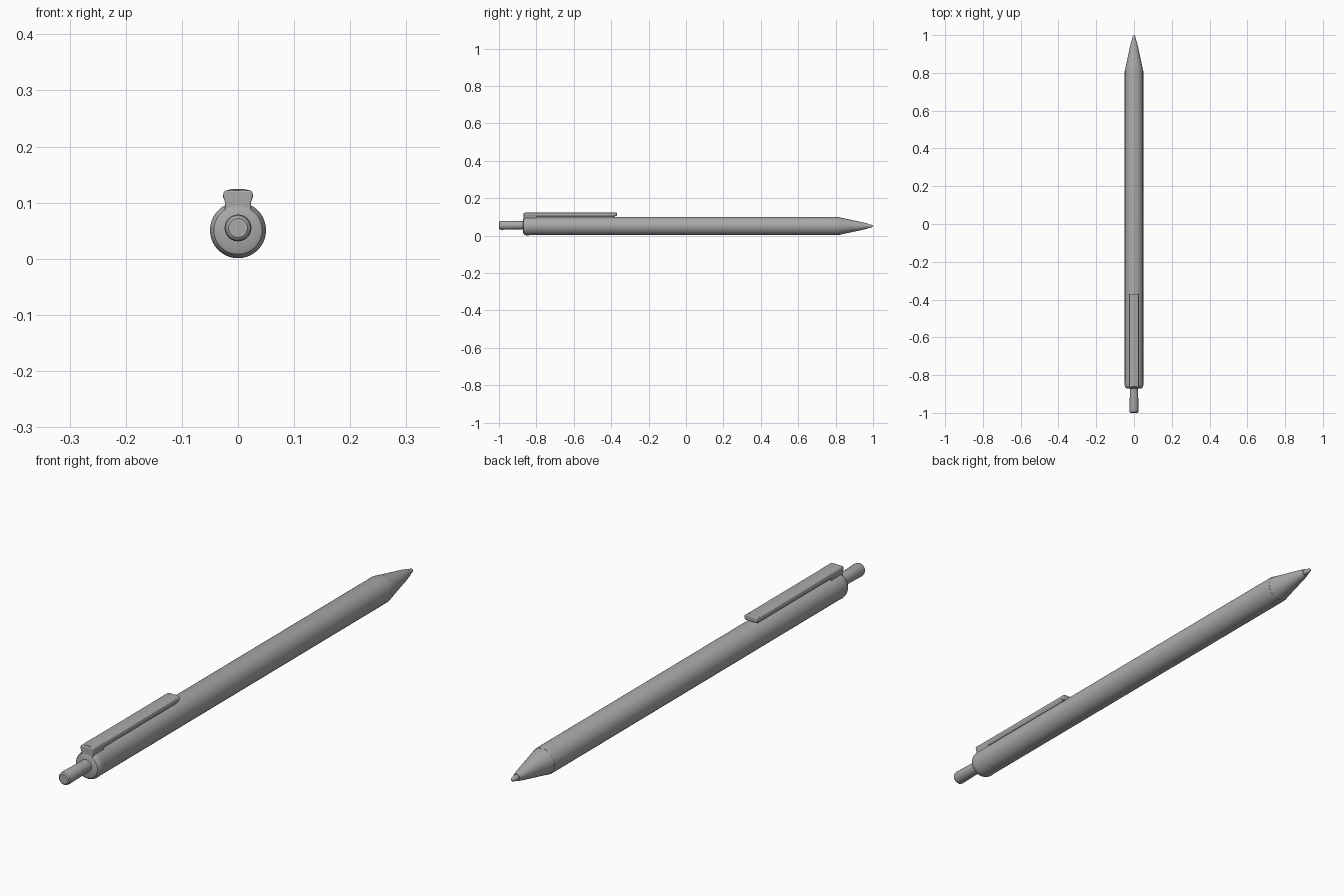
import bpy, bmesh, math

cube = bpy.data.objects.get("Cube")
if cube:
    bpy.data.objects.remove(cube)

AXIS_Z = 0.051

grey = bpy.data.materials.new("plain grey")
grey.use_nodes = True
colour = (0.4, 0.4, 0.4, 1)
grey.diffuse_color = colour
grey.node_tree.nodes["Principled BSDF"].inputs["Base Color"].default_value = colour


def finish(name, bm, angle=30):
    bmesh.ops.recalc_face_normals(bm, faces=bm.faces)
    mesh = bpy.data.meshes.new(name)
    bm.to_mesh(mesh)
    bm.free()
    mesh.materials.append(grey)
    obj = bpy.data.objects.new(name, mesh)
    bpy.context.collection.objects.link(obj)
    bpy.ops.object.select_all(action="DESELECT")
    obj.select_set(True)
    bpy.context.view_layer.objects.active = obj
    bpy.ops.object.shade_smooth_by_angle(angle=math.radians(angle))
    return obj


def lathe(name, profile, z=AXIS_Z, sides=40):
    """Turn (y, radius) points round the long axis and cap both ends."""
    bm = bmesh.new()
    rings = []
    for y, r in profile:
        rings.append([bm.verts.new((r * math.cos(a), y, z + r * math.sin(a)))
                      for a in (math.tau * i / sides for i in range(sides))])
    for a, b in zip(rings, rings[1:]):
        for i in range(sides):
            j = (i + 1) % sides
            bm.faces.new((a[i], a[j], b[j], b[i]))
    bm.faces.new(rings[0])
    bm.faces.new(rings[-1])
    return finish(name, bm)


def prism(name, section, y0, y1, bevel):
    """Extrude a mirrored (half width, z) section along y with soft edges."""
    bm = bmesh.new()
    outline = section + [(-x, z) for x, z in reversed(section)]
    ends = [[bm.verts.new((x, y, z)) for x, z in outline] for y in (y0, y1)]
    for end in ends:
        bm.faces.new(end)
    n = len(outline)
    for i in range(n):
        j = (i + 1) % n
        bm.faces.new((ends[0][i], ends[0][j], ends[1][j], ends[1][i]))
    obj = finish(name, bm)
    mod = obj.modifiers.new("soft edges", "BEVEL")
    mod.width = bevel
    mod.segments = 3
    return obj


# Long barrel with a rounded rear shoulder
lathe("barrel", [(-0.872, 0.034), (-0.868, 0.043), (-0.86, 0.048),
                 (-0.85, 0.05), (-0.838, 0.049), (0.81, 0.049), (0.822, 0.047)])

# Tapered nose and writing point
lathe("nose_cone", [(0.815, 0.048), (0.88, 0.034), (0.95, 0.019), (0.972, 0.013)])
lathe("writing_point", [(0.965, 0.011), (0.985, 0.009), (0.996, 0.006), (1.0, 0.002)])

# Push button at the rear
lathe("push_button", [(-1.0, 0.017), (-0.996, 0.022), (-0.988, 0.024),
                      (-0.9, 0.022), (-0.86, 0.022)], z=0.055, sides=24)

# Pocket clip: flared root, long bar and raised lip at its free end
prism("clip_root", [(0.024, 0.08), (0.023, 0.1), (0.027, 0.113), (0.024, 0.122)],
      -0.868, -0.8, 0.003)
prism("clip_bar", [(0.022, 0.1), (0.027, 0.111), (0.025, 0.12), (0.012, 0.124)],
      -0.862, -0.38, 0.002)
prism("clip_lip", [(0.022, 0.104), (0.027, 0.11), (0.025, 0.121), (0.012, 0.124)],
      -0.39, -0.37, 0.003)
